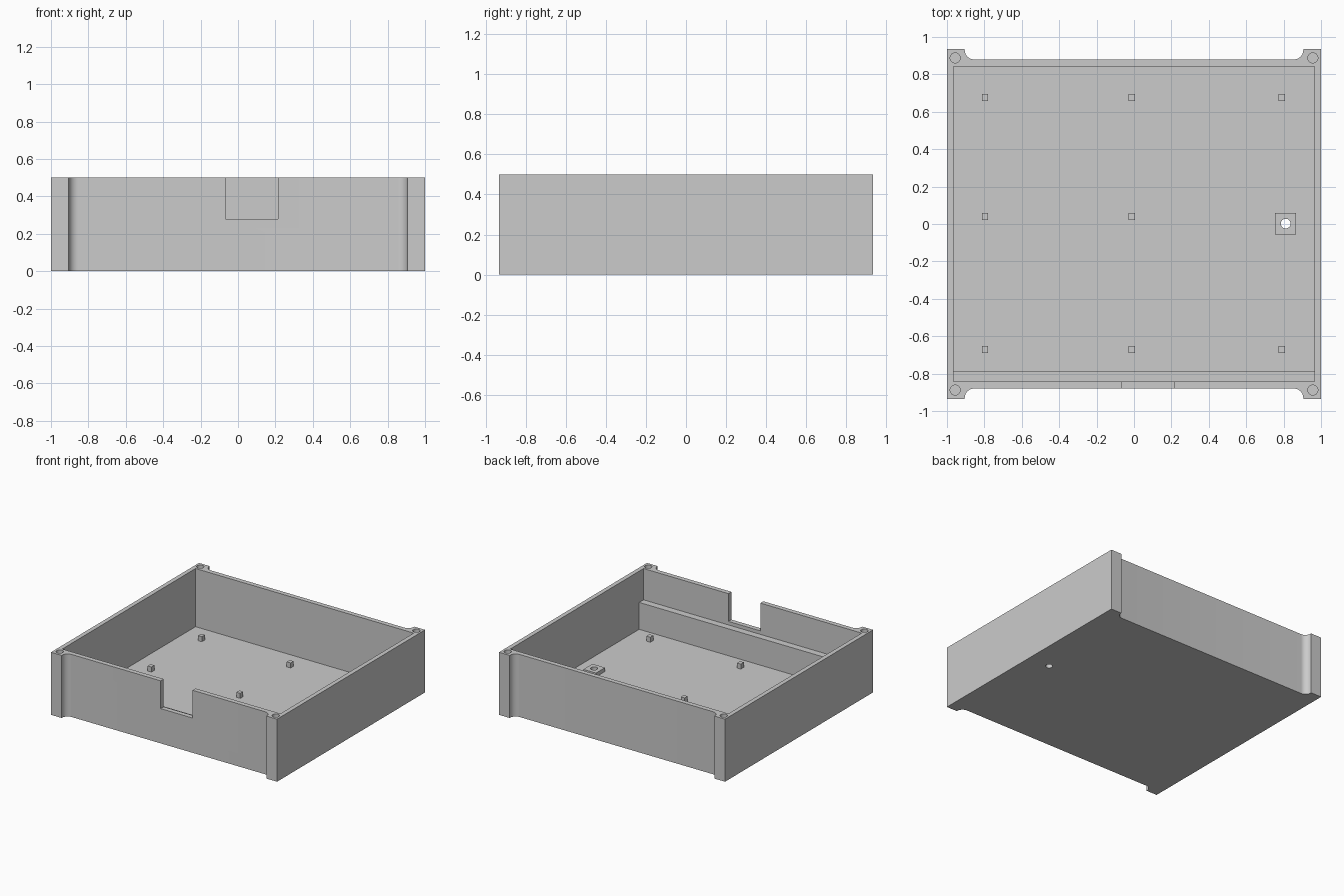
import bpy
import bmesh
import math

old = bpy.data.objects.get("Cube")
if old:
    bpy.data.objects.remove(old, do_unlink=True)

GREY = (0.6, 0.6, 0.6, 1)
mat = bpy.data.materials.new("plain grey")
mat.use_nodes = True
mat.diffuse_color = GREY
mat.node_tree.nodes["Principled BSDF"].inputs["Base Color"].default_value = GREY

HEIGHT, FLOOR = 0.5, 0.035


def prism(name, outline, z0, z1):
    """Extrude a closed outline from z0 up to z1."""
    bm = bmesh.new()
    face = bm.faces.new([bm.verts.new((x, y, z0)) for x, y in outline])
    top = bmesh.ops.extrude_face_region(bm, geom=[face])["geom"]
    verts = [v for v in top if isinstance(v, bmesh.types.BMVert)]
    bmesh.ops.translate(bm, verts=verts, vec=(0, 0, z1 - z0))
    bmesh.ops.recalc_face_normals(bm, faces=bm.faces)
    mesh = bpy.data.meshes.new(name)
    bm.to_mesh(mesh)
    bm.free()
    mesh.materials.append(mat)
    obj = bpy.data.objects.new(name, mesh)
    bpy.context.collection.objects.link(obj)
    return obj


def box(name, x0, x1, y0, y1, z0, z1):
    return prism(name, [(x0, y0), (x1, y0), (x1, y1), (x0, y1)], z0, z1)


def cylinder(name, x, y, r, z0, z1, sides=32):
    steps = [2 * math.pi * i / sides for i in range(sides)]
    return prism(name, [(x + r * math.cos(a), y + r * math.sin(a)) for a in steps], z0, z1)


def select_only(obj):
    bpy.ops.object.select_all(action="DESELECT")
    obj.select_set(True)
    bpy.context.view_layer.objects.active = obj


def cut(obj, cutter):
    """Subtract the cutter, then discard it."""
    cutter.hide_render = True
    mod = obj.modifiers.new("cut", "BOOLEAN")
    mod.operation = "DIFFERENCE"
    mod.solver = "EXACT"
    mod.object = cutter
    select_only(obj)
    bpy.ops.object.modifier_apply(modifier=mod.name)
    bpy.data.objects.remove(cutter, do_unlink=True)


# Case outline: one corner with a concave fillet, mirrored to all four
R = 0.05
corner = []
for i in range(13):
    a = math.radians(-90 + 90 * i / 12)
    corner.append((0.855 + R * math.cos(a), 0.93 + R * math.sin(a)))
corner += [(0.905, 0.935), (1, 0.935)]
outline = (corner
           + [(x, -y) for x, y in reversed(corner)]
           + [(-x, -y) for x, y in corner]
           + [(-x, y) for x, y in reversed(corner)])
case = prism("case", outline, 0, HEIGHT)

# Inner cavity and front wall notch
cut(case, box("cavity_cutter", -0.965, 0.965, -0.842, 0.842, FLOOR, 0.7))
cut(case, box("notch_cutter", -0.068, 0.214, -1, -0.8, 0.278, 0.7))

# Blind screw holes in the corner posts
for sx in (-1, 1):
    for sy in (-1, 1):
        cut(case, cylinder("screw_cutter", sx * 0.956, sy * 0.888, 0.027, 0.2, 0.7))

# Ledge along the inside of the front wall
box("front_ledge", -0.97, 0.97, -0.85, -0.787, FLOOR - 0.01, 0.25)

# Square boss with a hole through the floor
boss = box("drilled_boss", 0.754, 0.866, -0.055, 0.06, FLOOR - 0.005, 0.065)
for part in (case, boss):
    cut(part, cylinder("hole_cutter", 0.811, 0.002, 0.026, -0.1, 0.2))

# Support pegs on the floor; the boss takes the right middle place
for col, x in enumerate((-0.797, -0.012, 0.789)):
    for row, y in enumerate((-0.67, 0.04, 0.676)):
        if (col, row) != (2, 1):
            box(f"peg_{col}_{row}", x - 0.017, x + 0.017, y - 0.019, y + 0.019,
                FLOOR - 0.005, 0.075)

# Smooth the rounded surfaces, keep the edges sharp
for part in (case, boss):
    select_only(part)
    bpy.ops.object.shade_smooth_by_angle(angle=math.radians(30))
